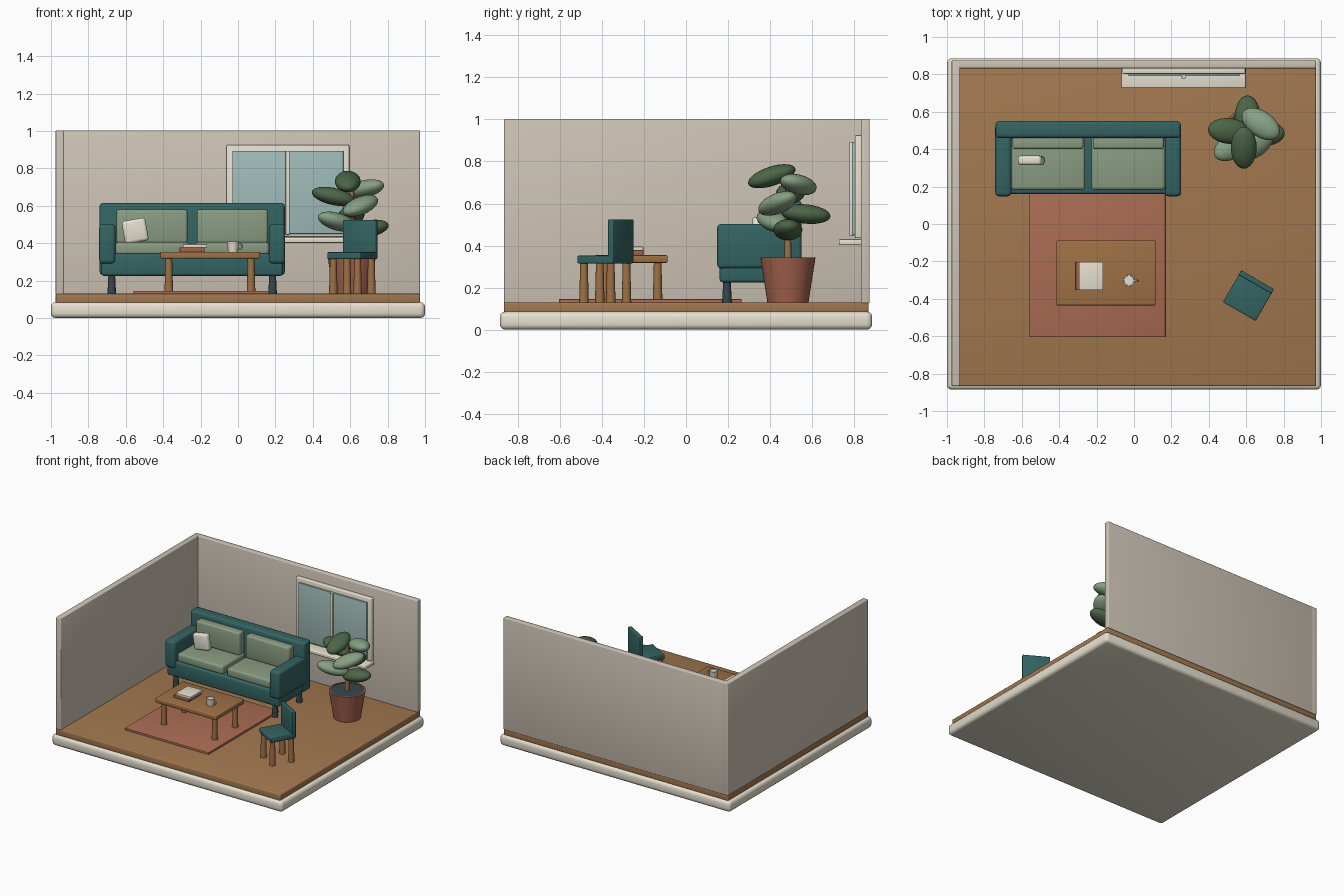
import bpy, bmesh, math
from mathutils import Vector, Matrix

if "Cube" in bpy.data.objects:
    bpy.data.objects.remove(bpy.data.objects["Cube"])


def material(name, code):
    def lin(c):
        return c / 12.92 if c < 0.04045 else ((c + 0.055) / 1.055) ** 2.4
    m = bpy.data.materials.new(name)
    rgb = [lin(int(code[i:i + 2], 16) / 255) for i in (0, 2, 4)]
    m.diffuse_color = (*rgb, 1)
    m.use_nodes = True
    m.node_tree.nodes["Principled BSDF"].inputs["Base Color"].default_value = m.diffuse_color
    return m


CREAM = material("cream", "E6E0CF")
WALL = material("wall_paint", "CEC4B6")
FLOOR = material("floor_wood", "A2784F")
RUG = material("rug_red", "AB6C54")
TEAL = material("teal_fabric", "336462")
SAGE = material("sage_fabric", "8A9C82")
WOOD = material("wood", "9E7145")
SLATE = material("slate", "35464E")
GLASS = material("glass", "A0BDBA")
CLAY = material("clay", "A2614C")
DARK_LEAF = material("dark_leaf", "4C6648")
LIGHT_LEAF = material("light_leaf", "87A083")


def finish(bm, name, mat, matrix=None):
    if matrix:
        bm.transform(matrix)
    bmesh.ops.recalc_face_normals(bm, faces=bm.faces)
    me = bpy.data.meshes.new(name)
    bm.to_mesh(me)
    bm.free()
    ob = bpy.data.objects.new(name, me)
    bpy.context.collection.objects.link(ob)
    me.materials.append(mat)
    bpy.ops.object.select_all(action='DESELECT')
    ob.select_set(True)
    bpy.context.view_layer.objects.active = ob
    bpy.ops.object.shade_smooth_by_angle(angle=math.radians(35))
    return ob


def box(name, mat, x, y, z, bevel=0.006, matrix=None):
    """Rounded box from (min, max) pairs on each axis."""
    bm = bmesh.new()
    bmesh.ops.create_cube(bm, size=1)
    for v in bm.verts:
        v.co = [(a + b) / 2 + c * (b - a) for (a, b), c in zip((x, y, z), v.co)]
    if bevel:
        bmesh.ops.bevel(bm, geom=bm.edges[:], offset=bevel, segments=3,
                        profile=0.5, affect='EDGES')
    return finish(bm, name, mat, matrix)


def lathe(name, mat, profile, loc, sides=32, matrix=None):
    """Revolve (radius, height) points around the vertical axis."""
    bm = bmesh.new()
    vs = [bm.verts.new((r, 0, z)) for r, z in profile]
    es = [bm.edges.new(p) for p in zip(vs, vs[1:])]
    bmesh.ops.spin(bm, geom=vs + es, axis=(0, 0, 1), cent=(0, 0, 0),
                   steps=sides, angle=math.tau)
    bmesh.ops.remove_doubles(bm, verts=bm.verts, dist=1e-5)
    m = Matrix.Translation(loc)
    return finish(bm, name, mat, matrix @ m if matrix else m)


def leg(name, mat, x, y, top, matrix=None):
    lathe(name, mat, [(0, 0.13), (0.023, 0.13), (0.018, top), (0, top)],
          (x, y, 0), 16, matrix)


# Room shell
box("base", CREAM, (-1, 1), (-0.886, 0.886), (0, 0.085), 0.025)
box("floor", FLOOR, (-0.975, 0.973), (-0.866, 0.868), (0.08, 0.13))
box("left_wall", WALL, (-0.975, -0.93), (-0.866, 0.874), (0.125, 1.003))
box("back_wall", WALL, (-0.975, 0.973), (0.832, 0.874), (0.125, 1.003))
box("rug", RUG, (-0.56, 0.168), (-0.605, 0.265), (0.125, 0.145), 0.003)

# Window
box("window_frame", CREAM, (-0.062, 0.595), (0.803, 0.84), (0.435, 0.925))
box("window_glass", GLASS, (-0.03, 0.563), (0.79, 0.806), (0.45, 0.893), 0.002)
box("window_mullion", CREAM, (0.254, 0.276), (0.777, 0.80), (0.445, 0.893), 0.004)
box("window_sill", CREAM, (-0.068, 0.598), (0.727, 0.84), (0.402, 0.43))

# Sofa, mirrored about its middle
SX = -0.245
box("sofa_base", TEAL, (SX - 0.485, SX + 0.485), (0.16, 0.54), (0.225, 0.345), 0.015)
box("sofa_back", TEAL, (SX - 0.495, SX + 0.495), (0.46, 0.55), (0.23, 0.615), 0.018)
for s, side in ((-1, "left"), (1, "right")):
    def span(a, b):
        return tuple(sorted((SX + s * a, SX + s * b)))
    box(f"sofa_{side}_arm", TEAL, span(0.41, 0.497), (0.148, 0.535), (0.29, 0.503), 0.02)
    box(f"{side}_seat_cushion", SAGE, span(0.017, 0.41), (0.182, 0.465), (0.338, 0.405), 0.015)
    box(f"{side}_back_cushion", SAGE, span(0.025, 0.405), (0.40, 0.47), (0.40, 0.58), 0.015)
    for y, end in ((0.195, "front"), (0.495, "back")):
        leg(f"sofa_{end}_{side}_leg", SLATE, SX + s * 0.43, y, 0.23)
box("throw_pillow", CREAM, (-0.064, 0.064), (-0.025, 0.025), (-0.062, 0.062), 0.016,
    Matrix.Translation((-0.55, 0.34, 0.466)) @ Matrix.Rotation(math.radians(-10), 4, 'Y'))

# Coffee table with books and mug
box("table_top", WOOD, (-0.415, 0.116), (-0.435, -0.088), (0.318, 0.354))
for x in (-0.37, 0.07):
    for y in (-0.388, -0.135):
        leg("table_leg", WOOD, x, y, 0.325)
box("lower_book", CLAY, (-0.312, -0.178), (-0.353, -0.203), (0.353, 0.377), 0.003)
box("upper_book", CREAM, (-0.294, -0.165), (-0.353, -0.203), (0.376, 0.395), 0.003)
lathe("mug", CREAM, [(0, 0.353), (0.026, 0.353), (0.033, 0.408), (0.028, 0.408),
                     (0.026, 0.402), (0, 0.402)], (-0.027, -0.302, 0), 24)
ring = [(0.016 + 0.0045 * math.cos(a), 0.0045 * math.sin(a))
        for a in [i * math.tau / 8 for i in range(9)]]
lathe("mug_handle", CREAM, ring, (0, 0, 0), 20,
      Matrix.Translation((0.006, -0.302, 0.383)) @ Matrix.Rotation(math.pi / 2, 4, 'X'))

# Small chair, turned
turn = Matrix.Translation((0.612, -0.383, 0)) @ Matrix.Rotation(math.radians(-30), 4, 'Z')
box("chair_seat", TEAL, (-0.101, 0.101), (-0.098, 0.095), (0.315, 0.352), 0.006, turn)
box("chair_back", TEAL, (-0.101, 0.101), (0.07, 0.098), (0.32, 0.525), 0.006, turn)
for x in (-0.075, 0.075):
    for y in (-0.075, 0.072):
        leg("chair_leg", WOOD, x, y, 0.32, turn)

# Potted plant
PX, PY = 0.608, 0.485
lathe("pot", CLAY, [(0, 0.13), (0.098, 0.13), (0.131, 0.342), (0.119, 0.342),
                    (0.117, 0.325), (0, 0.325)], (PX, PY, 0), 40)
lathe("soil", SLATE, [(0, 0.32), (0.119, 0.32), (0.119, 0.338), (0, 0.338)], (PX, PY, 0), 40)
lathe("stem", WOOD, [(0, 0.33), (0.017, 0.33), (0.012, 0.69), (0, 0.69)], (PX, PY, 0), 12)


def leaf(name, mat, centre, axis):
    """Flattened ellipsoid with its long side along axis."""
    u = Vector(axis).normalized()
    v = Vector((0, 0, 1)).cross(u).normalized()
    w = u.cross(v)
    rot = Matrix((u, v, w)).transposed().to_4x4()
    bm = bmesh.new()
    bmesh.ops.create_uvsphere(bm, u_segments=24, v_segments=14, radius=1)
    finish(bm, name, mat, Matrix.Translation(centre) @ rot
           @ Matrix.Diagonal((0.118, 0.069, 0.046, 1)))


leaf("front_top_leaf", DARK_LEAF, (0.587, 0.408, 0.73), (0, -1, -0.33))
leaf("right_top_leaf", LIGHT_LEAF, (0.678, 0.535, 0.69), (0.8, -0.55, 0.2))
leaf("left_leaf", DARK_LEAF, (0.51, 0.497, 0.65), (-1, 0.1, 0.22))
leaf("front_right_leaf", LIGHT_LEAF, (0.655, 0.435, 0.60), (0.7, 0.65, 0.33))
leaf("rear_leaf", DARK_LEAF, (0.607, 0.57, 0.55), (0, 1, -0.1))
leaf("front_left_leaf", LIGHT_LEAF, (0.53, 0.42, 0.515), (-0.8, -0.5, 0.25))
leaf("right_low_leaf", DARK_LEAF, (0.69, 0.485, 0.475), (1, 0, 0.2))
